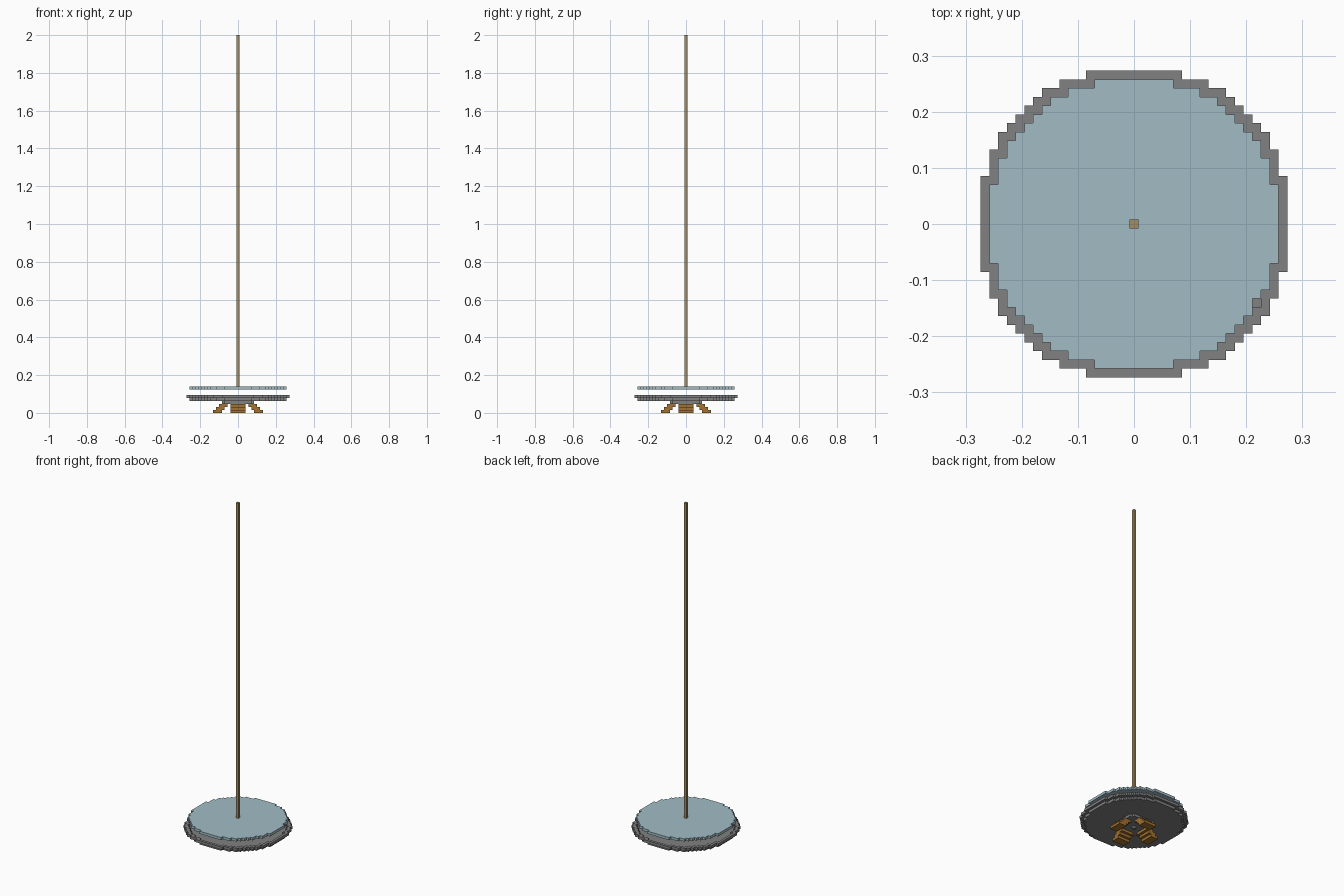
import bpy
import bmesh

U = 1 / 64  # size of one block

cube = bpy.data.objects.get("Cube")
if cube:
    bpy.data.objects.remove(cube, do_unlink=True)


def material(name, color):
    mat = bpy.data.materials.new(name)
    mat.use_nodes = True
    mat.diffuse_color = (*color, 1)
    mat.node_tree.nodes["Principled BSDF"].inputs["Base Color"].default_value = (*color, 1)
    return mat


blue = material("pale blue", (0.36, 0.50, 0.56))
grey = material("stone grey", (0.22, 0.22, 0.22))
tan = material("tan wood", (0.38, 0.27, 0.12))
brown = material("orange brown", (0.36, 0.17, 0.03))


def finish(name, bm, mat):
    bmesh.ops.recalc_face_normals(bm, faces=bm.faces)
    mesh = bpy.data.meshes.new(name)
    bm.to_mesh(mesh)
    bm.free()
    mesh.materials.append(mat)
    obj = bpy.data.objects.new(name, mesh)
    bpy.context.collection.objects.link(obj)
    return obj


def layer(name, cells, level, mat, height=1):
    """Slab made of square grid cells, extruded up from a level."""
    bm = bmesh.new()
    corners = {}

    def corner(i, j):
        if (i, j) not in corners:
            corners[i, j] = bm.verts.new(((i - 0.5) * U, (j - 0.5) * U, level * U))
        return corners[i, j]

    for i, j in sorted(cells):
        bm.faces.new([corner(i, j), corner(i + 1, j),
                      corner(i + 1, j + 1), corner(i, j + 1)])
    top = bmesh.ops.extrude_face_region(bm, geom=bm.faces[:], use_keep_orig=True)
    for v in top["geom"]:
        if isinstance(v, bmesh.types.BMVert):
            v.co.z += height * U
    return finish(name, bm, mat)


def disc(widths):
    return {(i, j) for j in range(1 - len(widths), len(widths))
            for i in range(-widths[abs(j)], widths[abs(j)] + 1)}


def block(x0, x1, y0, y1):
    return {(i, j) for i in range(x0, x1 + 1) for j in range(y0, y1 + 1)}


# Stepped round outlines: half width of each row out from the middle
outer_rows = [17] * 6 + [16] * 3 + [15] * 2 + [14, 13, 12, 11, 10, 8, 5]
inner_rows = [w - 1 for w in outer_rows[1:]]
outer, inner = disc(outer_rows), disc(inner_rows)

# Basin with raised rim, and the disc floating above with one chipped cell
layer("basin_rim", outer - inner, 5, grey)
layer("basin_floor", inner, 4, grey)
layer("floating_disc", inner - {(14, -9)}, 8, blue)

# Tall thin pole
layer("pole", {(0, 0)}, 9, tan, height=119)

# Support under the basin
layer("support_plate", block(-5, 5, -5, 5) - {(a, b) for a in (-5, 5) for b in (-5, 5)},
      3, grey)
layer("support_boss", {(0, 0)}, 2, grey)

# Four stepped legs, one on each side
steps = [(6, 8), (5, 7), (4, 6)]
for side, (dx, dy) in {"left": (1, 0), "right": (-1, 0),
                       "front": (0, -1), "back": (0, 1)}.items():
    for level, (near, far) in enumerate(steps):
        cells = {(dx * a - dy * b, dy * a + dx * b) for a, b in block(near, far, -2, 2)}
        layer(f"{side}_leg_step_{level + 1}", cells, level, brown)
